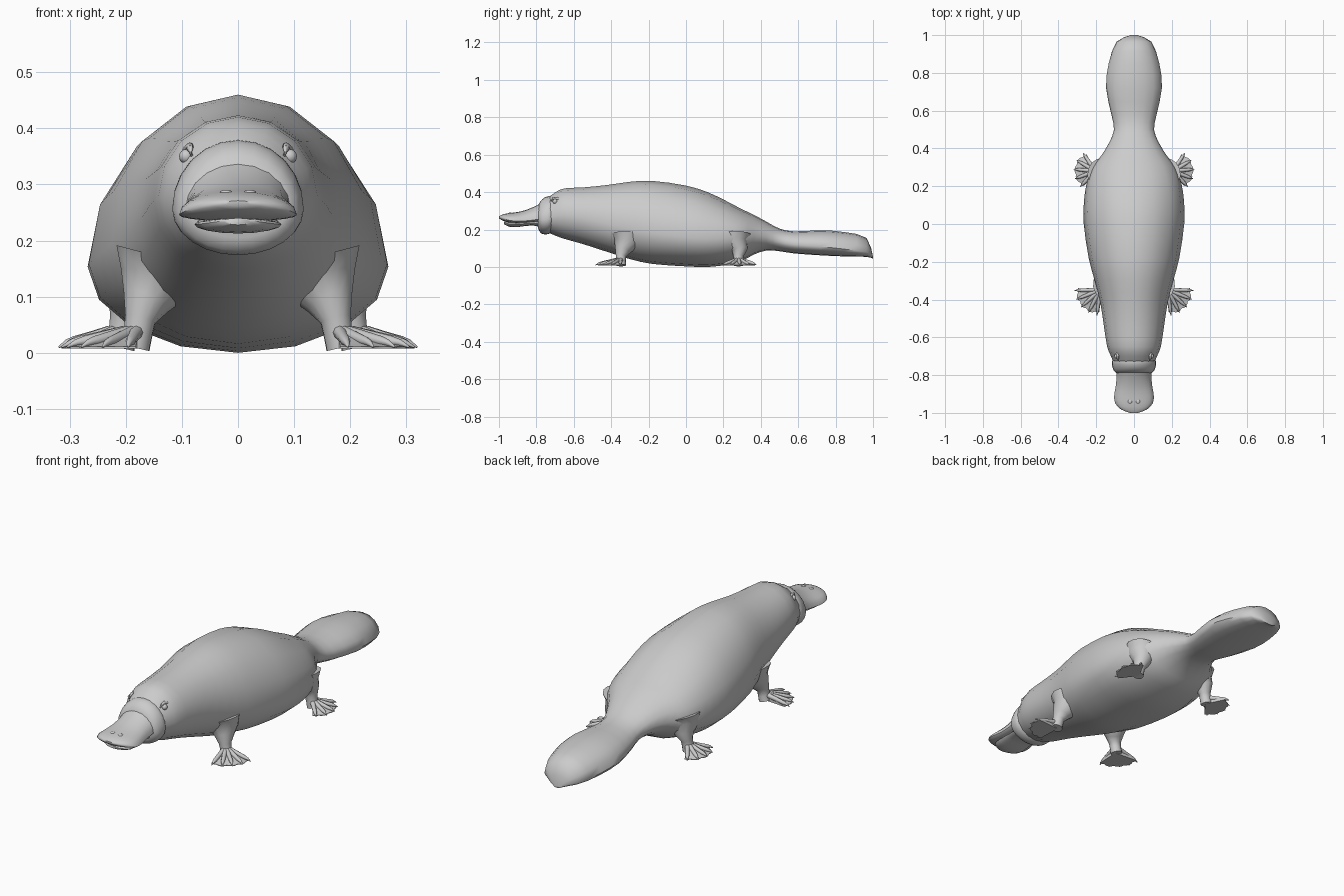
import bpy, bmesh
from math import sin, cos, pi, radians
from mathutils import Vector

cube = bpy.data.objects.get("Cube")
if cube:
    bpy.data.objects.remove(cube)

grey = bpy.data.materials.new("warm grey")
grey.use_nodes = True
COLOUR = (0.6, 0.6, 0.6, 1)
grey.diffuse_color = COLOUR
grey.node_tree.nodes["Principled BSDF"].inputs["Base Color"].default_value = COLOUR


def finish(name, bm, angle=50):
    """Turn a bmesh into a smooth-shaded grey object."""
    bmesh.ops.recalc_face_normals(bm, faces=bm.faces)
    mesh = bpy.data.meshes.new(name)
    bm.to_mesh(mesh)
    bm.free()
    mesh.materials.append(grey)
    ob = bpy.data.objects.new(name, mesh)
    bpy.context.collection.objects.link(ob)
    bpy.ops.object.select_all(action='DESELECT')
    ob.select_set(True)
    bpy.context.view_layer.objects.active = ob
    bpy.ops.object.shade_smooth_by_angle(angle=radians(angle))
    return ob


def skin(bm, rings):
    """Bridge rings of points and cap both ends."""
    loops = [[bm.verts.new(p) for p in ring] for ring in rings]
    n = len(loops[0])
    for a, b in zip(loops, loops[1:]):
        for i in range(n):
            j = (i + 1) % n
            bm.faces.new((a[i], a[j], b[j], b[i]))
    bm.faces.new(loops[0])
    bm.faces.new(loops[-1])


def spline(rows, steps):
    """Smoothly fill in rows between the given ones."""
    out = []
    for i in range(len(rows) - 1):
        p = rows[max(i - 1, 0)], rows[i], rows[i + 1], rows[min(i + 2, len(rows) - 1)]
        for s in range(steps):
            t = s / steps
            out.append([b + t * (c - a + t * (2 * a - 5 * b + 4 * c - d
                        + t * (3 * (b - c) + d - a))) / 2
                        for a, b, c, d in zip(*p)])
    return out + [rows[-1]]


def section(row, sides):
    """Egg-shaped slice: y, half width, top, bottom, widest level."""
    y, w, top, low, level = row
    mid = low + level * (top - low)
    ring = []
    for i in range(sides):
        a = 2 * pi * i / sides
        h = top - mid if sin(a) > 0 else mid - low
        ring.append((w * cos(a), y, mid + h * sin(a)))
    return ring


def loft(name, rows, sides=16, steps=2, angle=50):
    bm = bmesh.new()
    skin(bm, [section(r, sides) for r in spline(rows, steps)])
    return finish(name, bm, angle)


def tube(bm, path, sides=10):
    """Tapered tube through (point, radius) pairs, ringed across its direction."""
    pts = [Vector(p) for p, r in path]
    rings = []
    for i, (p, r) in enumerate(path):
        d = (pts[min(i + 1, len(pts) - 1)] - pts[max(i - 1, 0)]).normalized()
        u = d.orthogonal().normalized()
        v = d.cross(u)
        rings.append([pts[i] + r * (cos(a) * u + sin(a) * v)
                      for a in (2 * pi * k / sides for k in range(sides))])
    skin(bm, rings)


# Body from head to paddle tail
loft("body", [
    (-.74, .106, .368, .185, .45),
    (-.70, .122, .398, .168, .45),
    (-.65, .142, .42, .15, .47),
    (-.55, .158, .425, .122, .46),
    (-.42, .178, .438, .08, .42),
    (-.3, .208, .455, .042, .4),
    (-.18, .24, .46, .016, .37),
    (0, .266, .435, .003, .36),
    (.12, .265, .398, 0, .38),
    (.22, .25, .35, .012, .42),
    (.3, .222, .308, .032, .46),
    (.36, .175, .28, .065, .48),
    (.43, .132, .242, .088, .48),
    (.5, .106, .205, .084, .45),
    (.58, .12, .19, .072, .4),
    (.72, .148, .196, .062, .35),
    (.85, .134, .186, .056, .3),
    (.965, .092, .155, .054, .25),
    (1, .015, .054, .044, .5)])

# Leathery cuff around the face, running into the upper bill
loft("cuff", [
    (-.715, .108, .375, .19, .4),
    (-.73, .117, .379, .178, .4),
    (-.755, .115, .372, .174, .4),
    (-.778, .106, .352, .182, .42),
    (-.79, .09, .325, .205, .45)], sides=24)

loft("upper_bill", [
    (-.75, .1, .358, .24, .2),
    (-.8, .092, .328, .24, .15),
    (-.86, .097, .303, .236, .15),
    (-.91, .105, .292, .234, .2),
    (-.95, .099, .287, .238, .25),
    (-.982, .068, .28, .248, .4),
    (-1, .022, .271, .261, .5)], sides=20)

loft("lower_bill", [
    (-.75, .08, .25, .205, .5),
    (-.82, .072, .244, .222, .5),
    (-.9, .078, .24, .213, .6),
    (-.945, .064, .24, .215, .6),
    (-.972, .025, .24, .228, .6)], sides=16)


def bead(bm, centre, radius, squash=1):
    made = bmesh.ops.create_uvsphere(bm, u_segments=12, v_segments=8, radius=radius)
    for v in made["verts"]:
        v.co = Vector((v.co.x, v.co.y, v.co.z * squash)) + Vector(centre)


def foot(bm, ankle, heading, span, reach):
    """Webbed fan with a scalloped rim, toe ridges and claws."""
    ax, ay = ankle
    cols, toes, floor = 16, 5, .008

    def at(a, r, z):
        return (ax + r * cos(a), ay + r * sin(a), z)

    slices = []
    for i in range(cols + 1):
        t = i / cols
        a = heading + span * (2 * t - 1)
        rim = reach * (.9 + .06 * abs(cos(pi * (toes - 1) * t)) - .1 * (2 * t - 1) ** 4)
        slices.append([at(a, 0, floor), at(a, 0, .05), at(a, rim * .4, .034),
                       at(a, rim * .75, .018), at(a, rim, .011), at(a, rim, floor)])
    skin(bm, slices)
    for i in range(toes):
        a = heading + span * .88 * (2 * i / (toes - 1) - 1)
        tube(bm, [(at(a, .025, .036), .012), (at(a, reach * .5, .028), .010),
                  (at(a, reach * .75, .021), .009), (at(a, reach * .87, .018), .006),
                  (at(a, reach, .010), .0015)], 8)


for side, label in ((1, "left"), (-1, "right")):
    def mirrored(name, bm):
        if side < 0:
            for v in bm.verts:
                v.co.x = -v.co.x
        return finish(name + "_" + label, bm)

    # Legs flaring into the belly
    for name, x, y, hip, heading, span, reach in (
            ("front", .178, -.348, (.135, -.32), -42, 46, .137),
            ("hind", .205, .28, (.165, .265), 5, 58, .115)):
        bm = bmesh.new()
        hx, hy = hip
        tube(bm, [((hx, hy, .17), .085), ((hx + .012, hy, .125), .066),
                  ((x - .014, y + .008, .09), .043), ((x - .004, y, .06), .028),
                  ((x, y, .035), .026), ((x + .006, y, .009), .027)], 14)
        mirrored(name + "_leg", bm)
        bm = bmesh.new()
        foot(bm, (x, y), radians(heading), radians(span), reach)
        mirrored(name + "_foot", bm)

    # Eye with a raised lid fold behind it
    bm = bmesh.new()
    bead(bm, (.092, -.7, .35), .013)
    mirrored("eye", bm)
    bm = bmesh.new()
    tube(bm, [((.083, -.722, .352), .003), ((.086, -.712, .364), .006),
              ((.086, -.695, .368), .007), ((.093, -.677, .362), .006),
              ((.1, -.667, .35), .003)], 8)
    mirrored("eyelid", bm)

    # Nostril on the bill tip
    bm = bmesh.new()
    bead(bm, (.021, -.94, .286), .011, .4)
    mirrored("nostril", bm)
